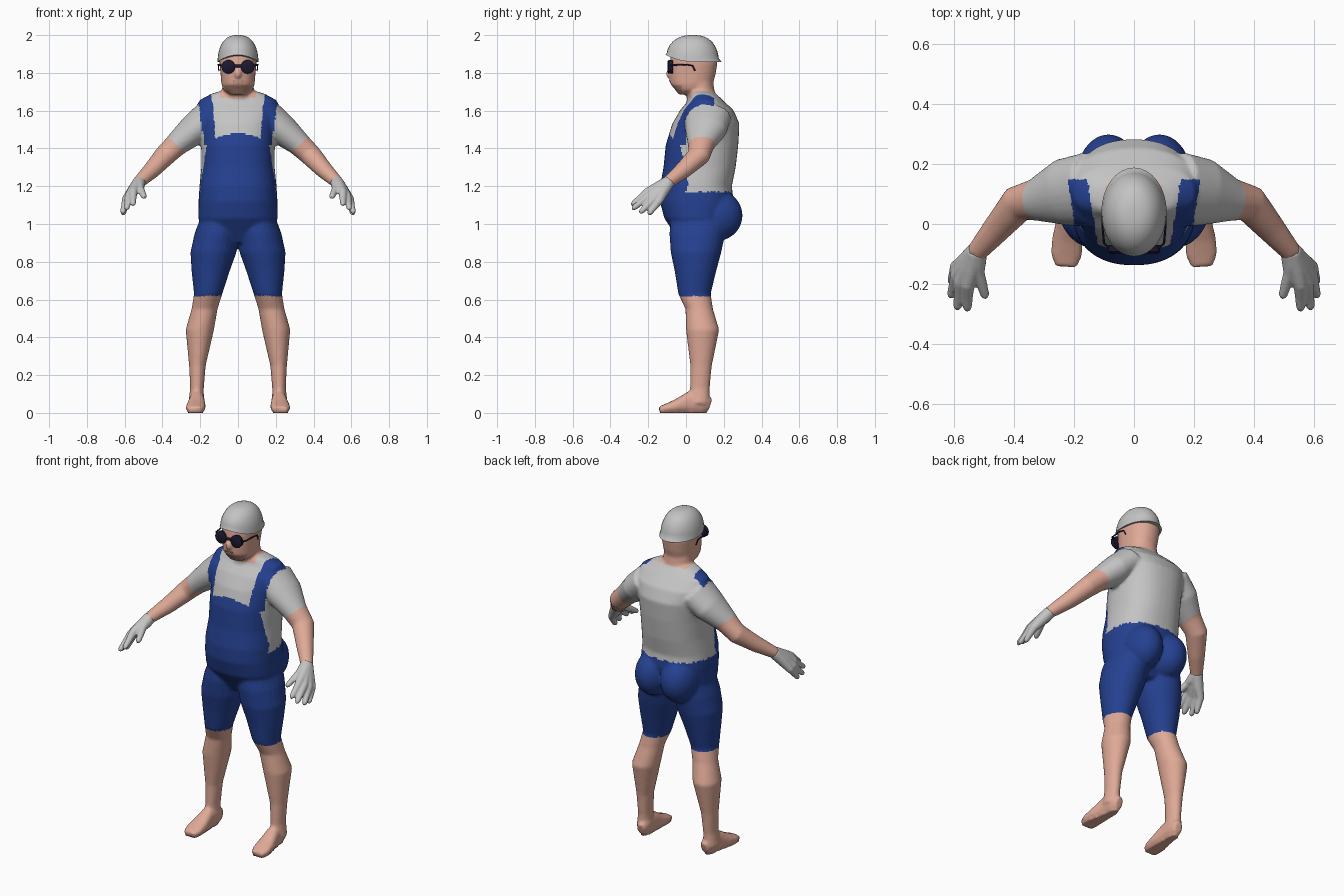
import bpy, bmesh, math
from mathutils import Vector, Matrix


def material(name, rgb):
    m = bpy.data.materials.new(name)
    m.diffuse_color = (*rgb, 1)
    return m


SKIN = material("skin", (0.74, 0.40, 0.31))
WHITE = material("pale grey cloth", (0.55, 0.55, 0.55))
BLUE = material("blue overalls", (0.018, 0.052, 0.28))
DARK = material("dark goggles", (0.012, 0.009, 0.03))
STUBBLE = material("stubble", (0.50, 0.27, 0.20))


def loft(bm, rings, flat=False, n=24, e=2.0):
    """Skin rings (x, y, z, ru, rv); flat rings lie level, others follow the path."""
    pts = [Vector(r[:3]) for r in rings]
    loops = []
    for i, r in enumerate(rings):
        u, v = Vector((1, 0, 0)), Vector((0, 1, 0))
        if not flat:
            t = (pts[min(i + 1, len(pts) - 1)] - pts[max(i - 1, 0)]).normalized()
            u = t.cross(Vector((0, 0, 1))).normalized()
            v = u.cross(t)
        loop = []
        for k in range(n):
            a = 2 * math.pi * k / n
            c, s = math.cos(a), math.sin(a)
            c = math.copysign(abs(c) ** (2 / e), c)
            s = math.copysign(abs(s) ** (2 / e), s)
            loop.append(bm.verts.new(pts[i] + u * c * r[3] + v * s * r[4]))
        loops.append(loop)
    for a, b in zip(loops, loops[1:]):
        for k in range(n):
            bm.faces.new((a[k], a[(k + 1) % n], b[(k + 1) % n], b[k]))
    bm.faces.new(loops[0][::-1])
    bm.faces.new(loops[-1])


def ball(bm, centre, size):
    bmesh.ops.create_icosphere(bm, subdivisions=3, radius=1,
                               matrix=Matrix.Translation(centre) @ Matrix.Diagonal((*size, 1)))


def finish(bm, name, mats, voxel=0, smooth=3):
    """Make the object; with a voxel size, fuse its shells into one skin."""
    bmesh.ops.recalc_face_normals(bm, faces=bm.faces)
    me = bpy.data.meshes.new(name)
    bm.to_mesh(me)
    bm.free()
    ob = bpy.data.objects.new(name, me)
    bpy.context.collection.objects.link(ob)
    if voxel:
        m = ob.modifiers.new("fuse", 'REMESH')
        m.mode, m.voxel_size = 'VOXEL', voxel
        m = ob.modifiers.new("soften", 'SMOOTH')
        m.factor, m.iterations = 0.5, smooth
        dg = bpy.context.evaluated_depsgraph_get()
        me = bpy.data.meshes.new_from_object(ob.evaluated_get(dg))
        ob.modifiers.clear()
        ob.data = me
    me.materials.clear()
    for m in mats:
        me.materials.append(m)
    for p in me.polygons:
        p.material_index = 0
    bpy.ops.object.select_all(action='DESELECT')
    bpy.context.view_layer.objects.active = ob
    ob.select_set(True)
    bpy.ops.object.shade_smooth_by_angle(angle=math.radians(45))
    return ob


def mirror(s, rings):
    return [(s * r[0], *r[1:]) for r in rings]


# Body: torso, neck, head, limbs and feet fused together
bm = bmesh.new()
loft(bm, [(0, .06, .90, .08, .09), (0, .06, .97, .185, .135), (0, .055, 1.03, .21, .17),
          (0, .057, 1.12, .209, .195), (0, .053, 1.20, .204, .190), (0, .072, 1.30, .194, .191),
          (0, .085, 1.42, .195, .192), (0, .105, 1.53, .205, .178), (0, .11, 1.60, .222, .143),
          (0, .105, 1.655, .205, .092), (0, .09, 1.69, .14, .068), (0, .08, 1.71, .07, .05)],
     True, 40, 2.3)
loft(bm, [(0, .085, 1.60, .09, .08), (0, .078, 1.70, .085, .074), (0, .07, 1.78, .08, .07)], True)
loft(bm, [(0, .0, 1.685, .042, .04), (0, .028, 1.71, .078, .085), (0, .030, 1.74, .088, .112),
          (0, .035, 1.79, .092, .121), (0, .04, 1.85, .098, .126), (0, .04, 1.90, .097, .12),
          (0, .04, 1.95, .07, .09)], True, 32, 2.2)
ball(bm, (0, -.084, 1.795), (.019, .023, .027))
ball(bm, (0, -.074, 1.757), (.032, .014, .015))
for s in (-1, 1):
    # leg
    loft(bm, mirror(s, [(.222, .070, .05, .042, .055), (.217, .073, .13, .036, .052),
                        (.215, .080, .25, .044, .057), (.202, .088, .44, .075, .088),
                        (.177, .070, .55, .069, .073), (.158, .045, .63, .075, .086),
                        (.145, .050, .75, .101, .110), (.130, .053, .85, .122, .134),
                        (.112, .060, .95, .118, .148), (.10, .07, 1.03, .10, .15)]), True)
    # foot
    loft(bm, mirror(s, [(.210, .128, .042, .025, .034), (.213, .090, .055, .037, .056),
                        (.217, .020, .056, .040, .058), (.222, -.05, .036, .051, .036),
                        (.225, -.10, .025, .053, .025), (.226, -.142, .017, .037, .016)]), e=2.4)
    # buttock
    ball(bm, (s * .085, .165, 1.045), (.105, .135, .135))
    # arm
    loft(bm, mirror(s, [(.15, .115, 1.57, .125, .09), (.235, .105, 1.498, .112, .083),
                        (.325, .080, 1.422, .072, .063), (.387, .068, 1.362, .062, .056),
                        (.457, -.015, 1.285, .048, .045), (.528, -.098, 1.218, .034, .032)]))
body = finish(bm, "body", [SKIN, WHITE, BLUE, STUBBLE], 0.009, 4)
for v in body.data.vertices:
    if v.co.z < .01:
        v.co.z = 0


def body_colour(c):
    x, y, z = abs(c.x), c.y, c.z
    if z > 1.72 or (x < .095 and z > 1.67 + .25 * (y - .03)):
        return 3 if y < -.02 and 1.695 < z < 1.735 else 0
    if z < .62 or (x > .23 and z > 1.1 and .65 * x - .75 * z > -.854):
        return 0
    if z < 1.17:
        return 2
    # bib and shoulder straps
    if x < .2 and y < .02 - .2 * (z - 1.17) and z < 1.48 - 2 * x * x:
        return 2
    if z > 1.42 and y < .15 and abs(x - .165 - .16 * y) < .033 and (y < 0 or z > 1.55):
        return 2
    return 1


for p in body.data.polygons:
    p.material_index = body_colour(p.center)

# Gloves: every finger runs from the wrist, so the palm forms where they meet
fingers = [((.555, -.205, 1.168), (.556, -.287, 1.102), .023),
           ((.577, -.197, 1.147), (.590, -.283, 1.080), .024),
           ((.591, -.172, 1.130), (.611, -.243, 1.060), .024),
           ((.594, -.145, 1.120), (.609, -.197, 1.052), .022),
           ((.518, -.165, 1.190), (.495, -.245, 1.140), .020)]
for s, side in ((-1, "right"), (1, "left")):
    bm = bmesh.new()
    for knuckle, tip, r in fingers:
        k, t = Vector(knuckle), Vector(tip)
        rings = [(.523, -.092, 1.222, .035, .034), (*(Vector((.530, -.105, 1.212)) * .5 + k * .5), .03, .03),
                 (*k, r, r), (*k.lerp(t, .5), .018, .017), (*k.lerp(t, .9), .015, .014),
                 (*k.lerp(t, 1.03), .007, .007)]
        loft(bm, mirror(s, rings), n=16)
    finish(bm, side + " glove", [WHITE], 0.005, 3)

# Cap: dome with a slightly flared rim, raised over the brow
bm = bmesh.new()
rings = [(0, .04, 1.858, .109, .148)]
for i in range(1, 12):
    a = i / 12 * math.pi / 2
    w = math.cos(a) ** .75
    rings.append((0, .036, 1.86 + .14 * math.sin(a), .108 * w, .138 * w))
rings.append((0, .036, 2.0, .008, .01))
loft(bm, rings, True, 32)
for v in bm.verts:
    front = max(0, (.04 - v.co.y) / .148)
    v.co.z += .038 * front ** 2 * max(0, 1 - (v.co.z - 1.858) / .14)
finish(bm, "cap", [WHITE])

# Goggles: two round lenses, a bridge and hooked side arms
bm = bmesh.new()
for s in (-1, 1):
    loft(bm, [(s * .051, -.07, 1.832, .034, .034), (s * .051, -.092, 1.832, .037, .037),
              (s * .051, -.098, 1.832, .028, .028)], n=16)
    loft(bm, mirror(s, [(.078, -.085, 1.838, .005, .006), (.100, -.065, 1.842, .004, .005),
                        (.106, .0, 1.844, .003, .004), (.104, .035, 1.838, .003, .004),
                        (.101, .048, 1.81, .003, .004)]), n=8)
loft(bm, [(-.02, -.09, 1.836, .007, .008), (.02, -.09, 1.836, .007, .008)], n=8)
finish(bm, "goggles", [DARK])

# Mouth line
bm = bmesh.new()
bmesh.ops.create_cube(bm, size=1, matrix=Matrix.Translation((0, -.087, 1.757))
                      @ Matrix.Diagonal((.05, .006, .006, 1)))
finish(bm, "mouth", [STUBBLE])
